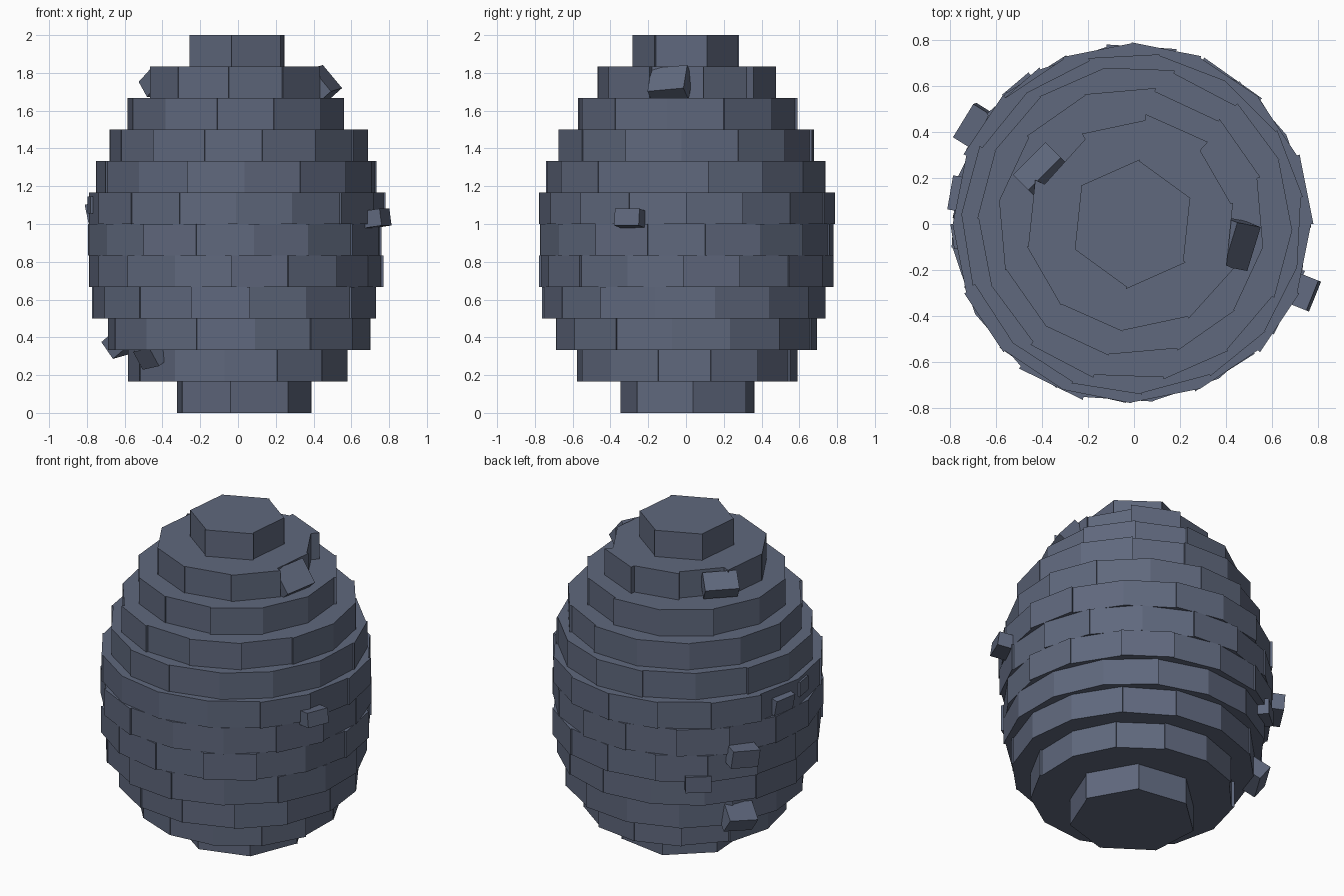
import bpy, bmesh, math, random
from mathutils import Matrix, Vector

if "Cube" in bpy.data.objects:
    bpy.data.objects.remove(bpy.data.objects["Cube"])

random.seed(11)
H = 2 / 12  # height of one course

slate = bpy.data.materials.new("slate_stone")
slate.diffuse_color = (0.115, 0.138, 0.205, 1)
slate.use_nodes = True
slate.node_tree.nodes["Principled BSDF"].inputs["Base Color"].default_value = slate.diffuse_color


def add_object(name, bm):
    bmesh.ops.recalc_face_normals(bm, faces=bm.faces[:])
    mesh = bpy.data.meshes.new(name)
    bm.to_mesh(mesh)
    bm.free()
    mesh.materials.append(slate)
    obj = bpy.data.objects.new(name, mesh)
    bpy.context.collection.objects.link(obj)
    return obj


def course(level, radius, sides, phase, cx=0.0, cy=0.0, shifts=None):
    """One ring of stones: each stone stands at its own slightly different radius."""
    step = 2 * math.pi / sides
    bm = bmesh.new()
    outline = []
    for i in range(sides):
        r = radius + (shifts[i] if shifts else random.uniform(-0.009, 0.009))
        for k in (i, i + 1):
            a = math.radians(phase) + k * step
            outline.append(bm.verts.new((cx + r * math.cos(a), cy + r * math.sin(a), level * H)))
    base = bm.faces.new(outline)
    top = bmesh.ops.extrude_face_region(bm, geom=[base], use_keep_orig=True)
    moved = [v for v in top["geom"] if isinstance(v, bmesh.types.BMVert)]
    bmesh.ops.translate(bm, verts=moved, vec=(0, 0, H))
    add_object(f"stone_course_{level + 1}", bm)


def chip(name, loc, size, yaw=0, pitch=0, roll=0):
    """Loose stone: size is radial, tangential, vertical; angles in degrees."""
    turn = Matrix.Rotation(math.atan2(loc[1], loc[0]) + math.radians(yaw), 4, 'Z')
    turn = turn @ Matrix.Rotation(math.radians(roll), 4, 'X')
    turn = turn @ Matrix.Rotation(math.radians(pitch), 4, 'Y')
    bm = bmesh.new()
    bmesh.ops.create_cube(bm, size=1)
    bmesh.ops.transform(bm, verts=bm.verts[:],
                        matrix=Matrix.Translation(Vector(loc)) @ turn @ Matrix.Diagonal((*size, 1)))
    add_object(name, bm)


# Courses from the ground up: radius, stones per ring, first seam angle, centre offset, stone shifts
courses = [
    (0.365, 7, -99, 0.018, 0.012), (0.585, 13, -98, 0.01, 0.003), (0.70, 14, -109, 0.01),
    (0.752, 15, -84, -0.015, -0.005), (0.778, 16, -69, -0.015, 0.005), (0.783, 16, -105, -0.018),
    (0.783, 16, -45, -0.01), (0.74, 15, -111, -0.005), (0.683, 14, -2),
    (0.585, 12, -10, -0.01, 0, (-0.005, 0.01, 0.0, 0.015, 0.01, 0, 0, -0.005, -0.005, -0.01, 0, -0.005)),
    (0.465, 10, 48, 0, 0, (0.015, -0.012, -0.04, 0.005, 0.01, 0.005, 0, 0.01, -0.025, -0.035)),
    (0.28, 6, 84, -0.005),
]
for level, ring in enumerate(courses):
    course(level, *ring)

# Loose stones sticking out of the wall
chip("loose_stone_upper_right", (0.435, -0.085, 1.74), (0.16, 0.20, 0.10), -6, 50, 5)
chip("loose_stone_upper_left", (-0.40, 0.23, 1.75), (0.12, 0.20, 0.10), -15, 38)
chip("loose_stone_right", (0.735, -0.295, 1.03), (0.10, 0.14, 0.09), 0, -8)
chip("loose_stone_left", (-0.755, 0.13, 1.06), (0.07, 0.15, 0.10), 0, 12)
chip("loose_stone_left_front", (-0.755, -0.05, 1.10), (0.07, 0.11, 0.09), 5)
chip("loose_stone_back_left", (-0.685, 0.42, 0.82), (0.12, 0.17, 0.11), 0, 5, -6)
chip("loose_stone_back_flush", (-0.49, 0.58, 0.655), (0.08, 0.15, 0.10))
chip("loose_stone_lower_left", (-0.605, 0.345, 0.38), (0.13, 0.18, 0.11), 0, 35, -8)
chip("loose_stone_lower_front", (-0.455, -0.36, 0.31), (0.10, 0.14, 0.11), 0, 30, 8)
